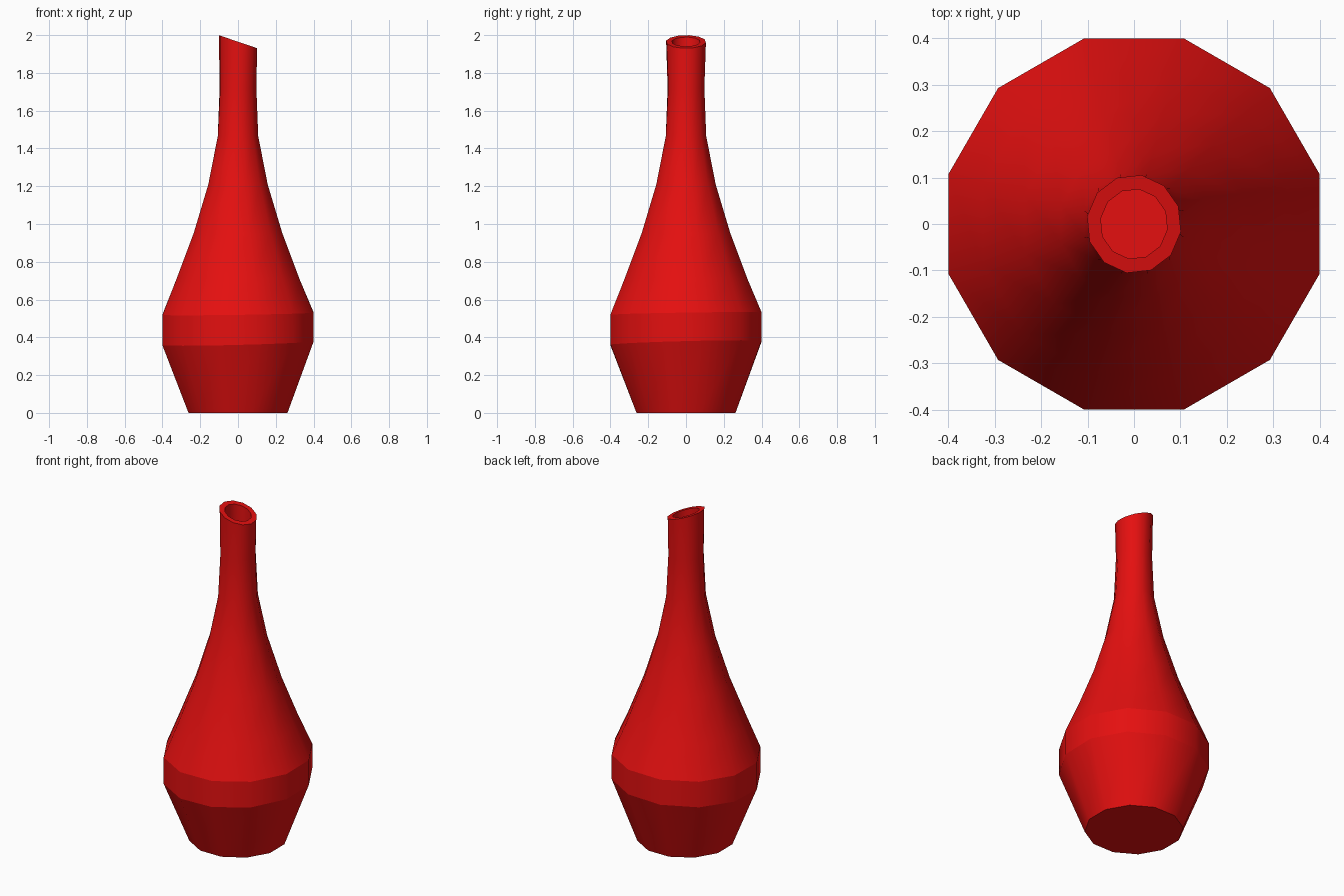
import bpy
import bmesh
from math import cos, sin, radians

if "Cube" in bpy.data.objects:
    bpy.data.objects.remove(bpy.data.objects["Cube"], do_unlink=True)

SIDES = 12
APOTHEM = cos(radians(15))

red = bpy.data.materials.new("glossy_red")
red.use_nodes = True
red.diffuse_color = (0.78, 0.005, 0.005, 1)
red.node_tree.nodes["Principled BSDF"].inputs["Base Color"].default_value = red.diffuse_color

# Rings up the outside and down the bore:
# half width, height, slope in x, slope in y, twist in degrees, sharp edge
RINGS = [
    (0.262, 0.00, 0, 0, 0, True),
    (0.40, 0.37, 0.025, 0.025, 0, True),
    (0.40, 0.525, 0.015, 0.015, 0, True),
    (0.325, 0.71, 0, 0, 0, False),
    (0.235, 0.95, 0, 0, 0, False),
    (0.157, 1.21, 0, 0, 0, False),
    (0.107, 1.465, 0, 0, 0, False),
    (0.096, 1.72, 0, 0, 3, False),
    (0.103, 1.965, -0.34, 0, 6, True),
    (0.073, 1.965, -0.34, 0, 6, True),
    (0.073, 1.65, 0, 0, 6, True),
]


def make_ring(bm, half, height, slope_x, slope_y, twist):
    """Twelve points around the axis, lying on a tilted plane."""
    radius = half / APOTHEM
    verts = []
    for i in range(SIDES):
        a = radians(15 + twist + 30 * i)
        x, y = radius * cos(a), radius * sin(a)
        if slope_x < 0:
            x *= 0.96
        verts.append(bm.verts.new((x, y, height + slope_x * x + slope_y * y)))
    return verts


bm = bmesh.new()
rings = [make_ring(bm, *r[:5]) for r in RINGS]

# Walls, rim and bore
for low, high in zip(rings, rings[1:]):
    for i in range(SIDES):
        j = (i + 1) % SIDES
        bm.faces.new((low[i], low[j], high[j], high[i])).smooth = True

# Base and bore floor
bm.faces.new(list(reversed(rings[0])))
bm.faces.new(rings[-1])

# Crisp edges at the base, belly band and rim
for ring, spec in zip(rings, RINGS):
    if spec[5]:
        for i in range(SIDES):
            bm.edges.get((ring[i], ring[(i + 1) % SIDES])).smooth = False

bmesh.ops.recalc_face_normals(bm, faces=bm.faces)
mesh = bpy.data.meshes.new("bottle_vase")
bm.to_mesh(mesh)
bm.free()
mesh.materials.append(red)
vase = bpy.data.objects.new("bottle_vase", mesh)
bpy.context.collection.objects.link(vase)
